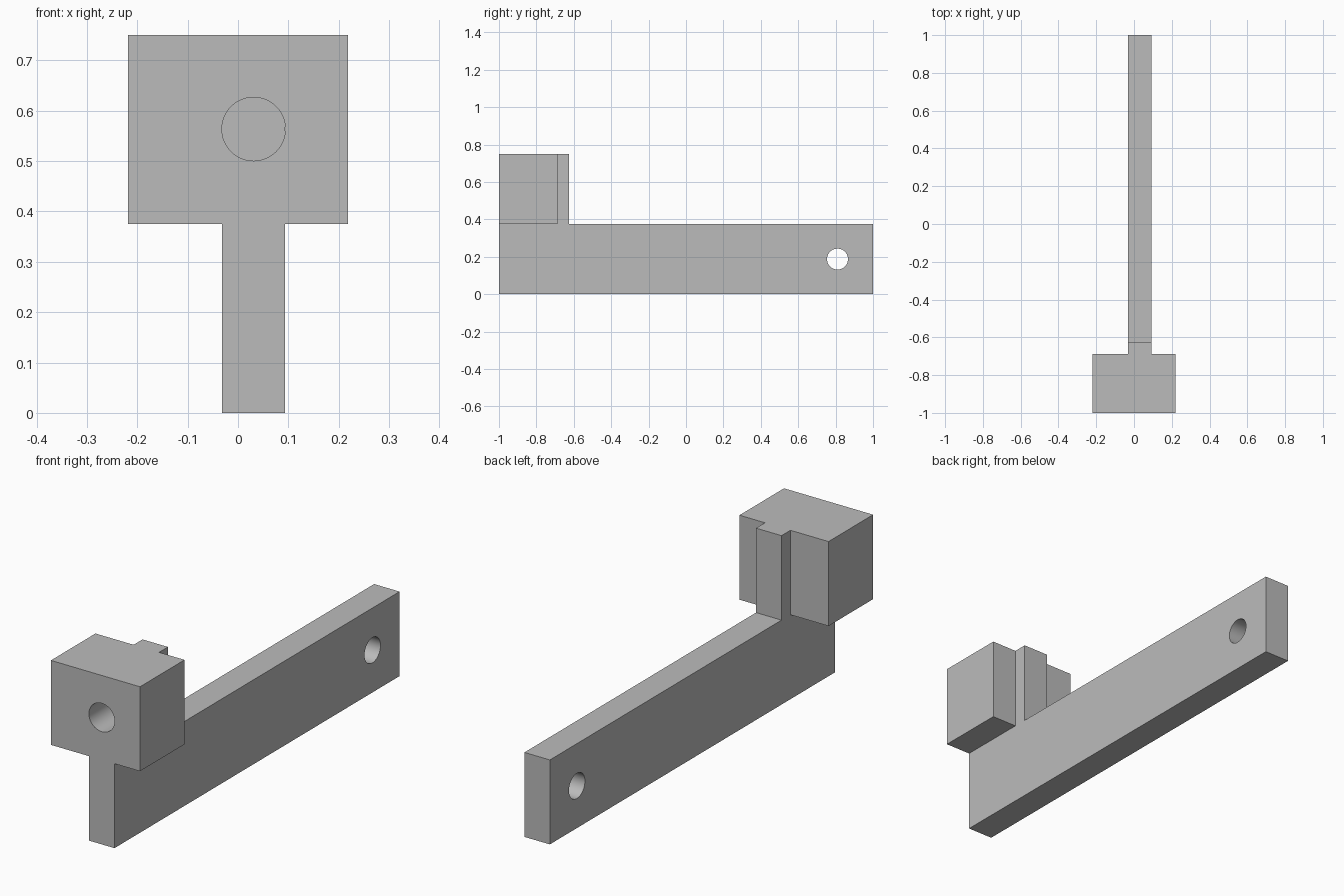
import bpy
import bmesh
import math
from mathutils import Matrix, Vector

cube = bpy.data.objects.get("Cube")
if cube:
    bpy.data.objects.remove(cube, do_unlink=True)

grey = bpy.data.materials.new("plain grey")
grey.use_nodes = True
colour = (0.5, 0.5, 0.5, 1)
grey.diffuse_color = colour
grey.node_tree.nodes["Principled BSDF"].inputs["Base Color"].default_value = colour

BAR_X = 0.031      # centre of the offset bar
BAR_WIDTH = 0.125
BAR_TOP = 0.375
TOP = 0.75


def add_object(name, bm):
    bmesh.ops.recalc_face_normals(bm, faces=bm.faces)
    mesh = bpy.data.meshes.new(name)
    bm.to_mesh(mesh)
    bm.free()
    mesh.materials.append(grey)
    obj = bpy.data.objects.new(name, mesh)
    bpy.context.collection.objects.link(obj)
    return obj


def side_profile(name, outline, x, width):
    """Extrude a closed (y, z) outline along x."""
    bm = bmesh.new()
    face = bm.faces.new([bm.verts.new((x - width / 2, y, z)) for y, z in outline])
    result = bmesh.ops.extrude_face_region(bm, geom=[face])
    verts = [v for v in result["geom"] if isinstance(v, bmesh.types.BMVert)]
    bmesh.ops.translate(bm, verts=verts, vec=(width, 0, 0))
    return add_object(name, bm)


def rod(name, centre, radius, length, axis):
    bm = bmesh.new()
    turn = Vector((0, 0, 1)).rotation_difference(Vector(axis)).to_matrix().to_4x4()
    bmesh.ops.create_cone(bm, cap_ends=True, segments=64, radius1=radius,
                          radius2=radius, depth=length,
                          matrix=Matrix.Translation(centre) @ turn)
    obj = add_object(name, bm)
    obj.hide_render = True
    return obj


def combine(target, other, operation):
    """Apply a boolean and remove the helper."""
    mod = target.modifiers.new("combine", "BOOLEAN")
    mod.operation = operation
    mod.solver = "EXACT"
    mod.object = other
    bpy.context.view_layer.objects.active = target
    bpy.ops.object.modifier_apply(modifier=mod.name)
    bpy.data.objects.remove(other, do_unlink=True)


# Long bar with its upright post at the front
arm = side_profile("arm_with_head",
                   [(-1, 0), (1, 0), (1, BAR_TOP), (-0.625, BAR_TOP),
                    (-0.625, TOP), (-1, TOP)], BAR_X, BAR_WIDTH)

# Wide head block around the post
head = side_profile("head_block",
                    [(-1, BAR_TOP), (-0.6875, BAR_TOP), (-0.6875, TOP), (-1, TOP)],
                    0, 0.4375)
combine(arm, head, "UNION")

# Through hole at the rear, blind hole in the head
combine(arm, rod("pivot_hole", (BAR_X, 0.81, 0.1875), 0.056, 0.5, (1, 0, 0)),
        "DIFFERENCE")
combine(arm, rod("head_hole", (BAR_X, -1, 0.5635), 0.063, 0.625, (0, 1, 0)),
        "DIFFERENCE")

# Smooth hole walls, crisp edges
bpy.ops.object.select_all(action="DESELECT")
arm.select_set(True)
bpy.context.view_layer.objects.active = arm
bpy.ops.object.shade_smooth_by_angle(angle=math.radians(30))
